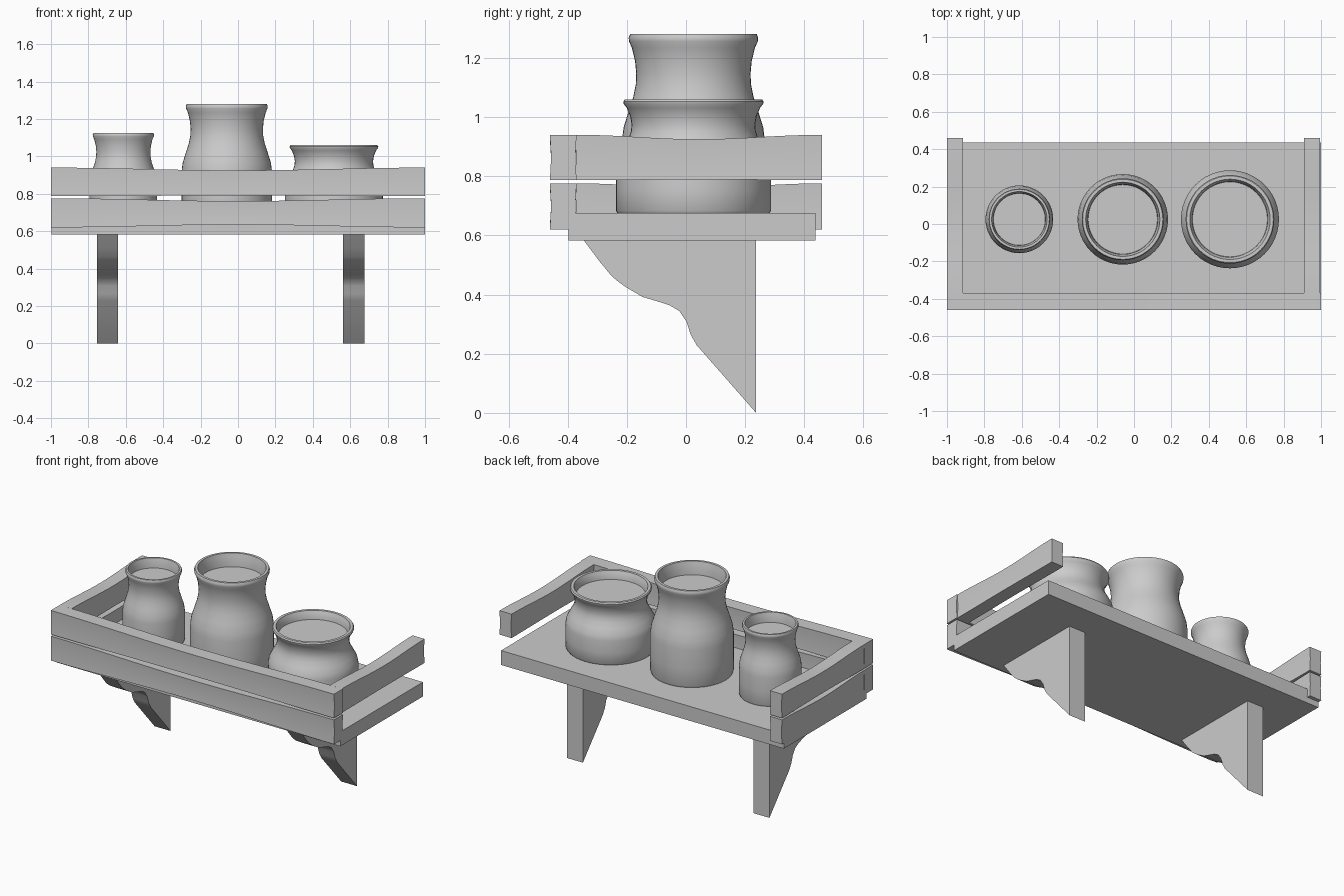
import bpy, bmesh
from math import cos, sin, pi, radians

if "Cube" in bpy.data.objects:
    bpy.data.objects.remove(bpy.data.objects["Cube"])


def finish(bm, name, angle=None):
    bmesh.ops.recalc_face_normals(bm, faces=bm.faces)
    me = bpy.data.meshes.new(name)
    bm.to_mesh(me)
    bm.free()
    ob = bpy.data.objects.new(name, me)
    bpy.context.collection.objects.link(ob)
    if angle:
        bpy.ops.object.select_all(action='DESELECT')
        ob.select_set(True)
        bpy.context.view_layer.objects.active = ob
        bpy.ops.object.shade_smooth_by_angle(angle=radians(angle))
    return ob


def loft(rings, name, angle=None):
    """Skin a list of closed rings and cap both ends."""
    bm = bmesh.new()
    vs = [[bm.verts.new(p) for p in ring] for ring in rings]
    for a, b in zip(vs, vs[1:]):
        n = len(a)
        for i in range(n):
            bm.faces.new((a[i], a[(i + 1) % n], b[(i + 1) % n], b[i]))
    bm.faces.new(vs[0])
    bm.faces.new(vs[-1])
    return finish(bm, name, angle)


def rail(name, along_x, start, end, lo, hi, z0, z1, sag, lift):
    """Plank whose top sags and bottom lifts towards the middle."""
    rings, n, dent = [], 16, 0.004
    for k in range(n + 1):
        t = k / n
        w = sin(pi * t) ** 2
        p, a, b = start + (end - start) * t, z0 + lift * w, z1 - sag * w
        m = (a + b) / 2
        sec = [(lo, a), (hi, a), (hi - dent, m), (hi, b), (lo, b), (lo + dent, m)]
        rings.append([(p, c, z) if along_x else (c, p, z) for c, z in sec])
    loft(rings, name, 40)


# Shelf board
loft([[(x, y, z) for x, y in ((-0.997, -0.397), (1, -0.397), (1, 0.437), (-0.997, 0.437))]
      for z in (0.583, 0.675)], "shelf_board")

# Rails: two at the front, two on the left, only the upper one on the right
for level, z0, z1, lift in (("lower", 0.62, 0.776, 0.015), ("upper", 0.787, 0.94, 0.004)):
    rail(f"front_{level}_rail", True, -1, 1, -0.46, -0.37, z0, z1, 0.015, lift)
    rail(f"left_{level}_rail", False, -0.372, 0.46, -1, -0.915, z0, z1, 0.015, lift)
rail("right_upper_rail", False, -0.372, 0.46, 0.91, 0.995, 0.787, 0.94, 0.015, 0.002)

# Scrolled brackets
bracket = [(-0.346, 0.584), (-0.293, 0.513), (-0.252, 0.463), (-0.232, 0.446), (-0.208, 0.428),
           (-0.147, 0.392), (-0.09, 0.375), (-0.056, 0.364), (-0.022, 0.344), (0.002, 0.308),
           (0.015, 0.266), (0.036, 0.229), (0.237, 0), (0.237, 0.584)]
for side, x0 in (("left", -0.755), ("right", 0.562)):
    loft([[(x, y, z) for y, z in bracket] for x in (x0, x0 + 0.113)], f"{side}_bracket", 30)

# Jars: one profile (radius, height as fractions) scaled three ways, closed by a sunken disc
profile = [(0.98, 0), (1, 0.02), (1, 0.2), (1, 0.4), (0.975, 0.48), (0.905, 0.57), (0.84, 0.65),
           (0.805, 0.72), (0.798, 0.78), (0.815, 0.85), (0.86, 0.925), (0.9, 0.96), (0.905, 0.98),
           (0.885, 1), (0.82, 1), (0.8, 0.965), (0.775, 0.92), (0.765, 0.865)]
for name, x, r, top in (("small_jar", -0.613, 0.181, 1.125), ("tall_jar", -0.06, 0.242, 1.28),
                        ("wide_jar", 0.513, 0.262, 1.06)):
    loft([[(x + r * pr * cos(i * pi / 24), 0.025 + r * pr * sin(i * pi / 24),
            0.675 + (top - 0.675) * pz) for i in range(48)] for pr, pz in profile], name, 40)
